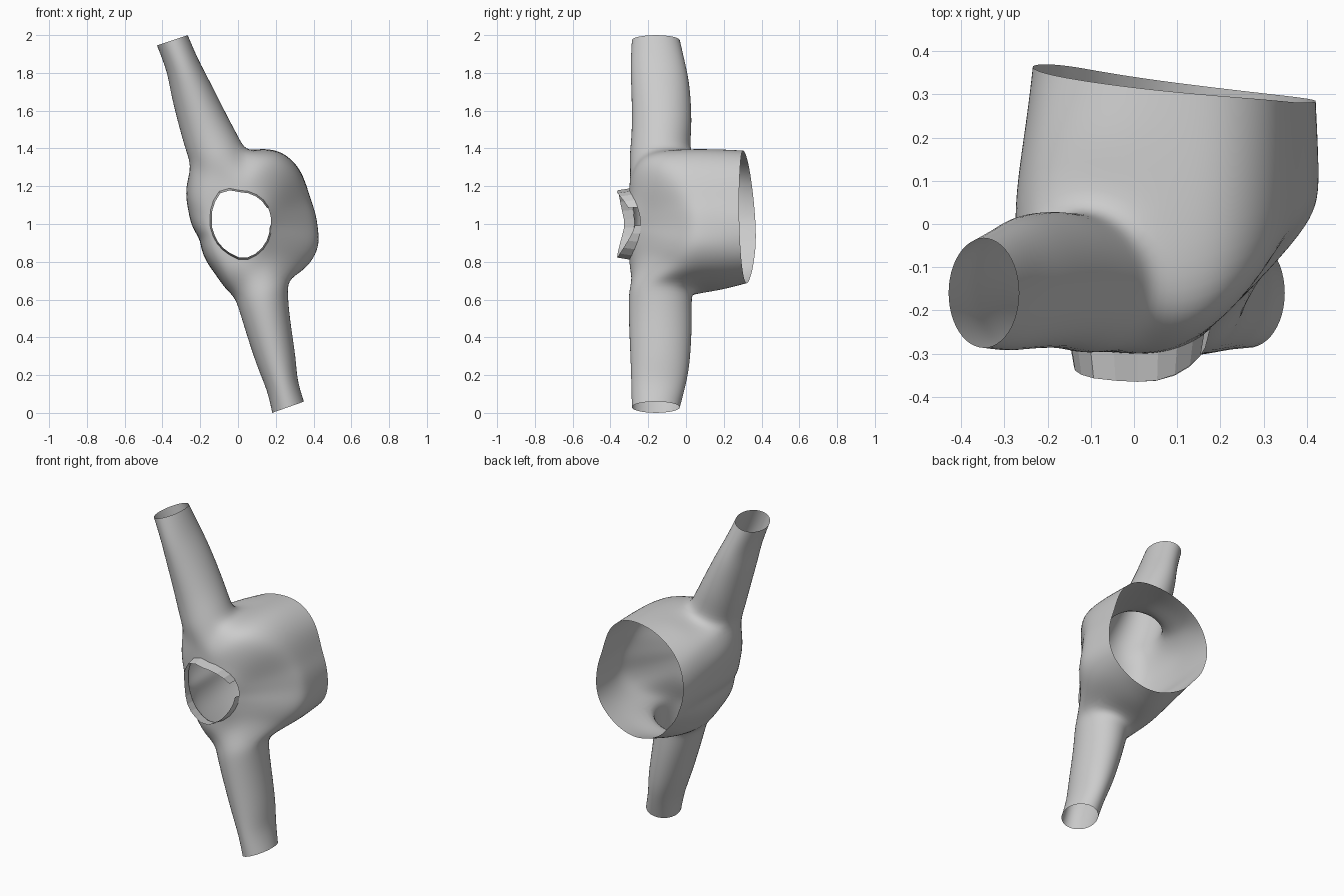
import bpy, bmesh
from math import cos, sin, pi, atan2, hypot, radians
from mathutils import Vector

if "Cube" in bpy.data.objects:
    bpy.data.objects.remove(bpy.data.objects["Cube"])

CX, CZ, N = 0.02, 1.0, 32
ANG = [radians(360 * i / N - 3) for i in range(N)]

# Outlines in the front plane (x, z): neck hole, widest body, back opening
HOLE = [(.17, 1.0), (.14, 1.11), (0, 1.17), (-.08, 1.18), (-.13, 1.1), (-.14, 1.03),
        (-.12, .93), (-.05, .85), (.03, .815), (.16, .93)]
WIDE = [(.42, .96), (.37, 1.15), (.31, 1.31), (.23, 1.385), (.15, 1.395), (.04, 1.39),
        (-.25, 1.31), (-.275, 1.2), (-.262, 1.07), (-.2, .92), (-.12, .74), (-.02, .61),
        (.265, .70), (.38, .79), (.43, .88)]
BACK = [(.42, .95), (.37, 1.15), (.31, 1.32), (.2, 1.385), (.08, 1.385), (-.05, 1.35),
        (-.18, 1.25), (-.232, 1.1), (-.21, .96), (-.13, .83), (0, .72), (.15, .685),
        (.29, .73), (.41, .85)]

# Sleeve sections: two silhouette points (x, z), then the y range
UPPER = [((.04, 1.39), (-.25, 1.31), -.30, .035), ((.005, 1.46), (-.275, 1.38), -.293, .02),
         ((-.05, 1.56), (-.31, 1.5), -.285, .033), ((-.15, 1.76), (-.36, 1.7), -.29, .022),
         ((-.21, 1.87), (-.373, 1.8), -.295, .0), ((-.265, 2.0), (-.43, 1.945), -.287, -.032)]
LOWER = [((-.02, .61), (.265, .70), -.30, .035), ((.0, .56), (.265, .63), -.305, .03),
         ((.03, .46), (.275, .5), -.303, .033), ((.1, .24), (.31, .28), -.293, .022),
         ((.155, .12), (.312, .18), -.29, .0), ((.18, .0), (.35, .06), -.287, -.032)]


def radius(outline, a):
    """Radius of an outline in direction a, interpolated round the loop."""
    pts = sorted((atan2(z - CZ, x - CX) % (2 * pi), hypot(x - CX, z - CZ)) for x, z in outline)
    pts = [(pts[-1][0] - 2 * pi, pts[-1][1])] + pts + [(pts[0][0] + 2 * pi, pts[0][1])]
    a %= 2 * pi
    for (a0, r0), (a1, r1) in zip(pts, pts[1:]):
        if a0 <= a <= a1:
            return r0 + (r1 - r0) * (a - a0) / (a1 - a0)


def polar(a, r, y):
    return Vector((CX + r * cos(a), y, CZ + r * sin(a)))


def section(sec, phi):
    """Point on an elliptical sleeve section."""
    (ax, az), (bx, bz), y0, y1 = sec
    c, s = 0.5 + 0.515 * cos(phi), 1.04 * sin(phi)
    return Vector((bx + (ax - bx) * c, (y0 + y1) / 2 + (y1 - y0) / 2 * s, bz + (az - bz) * c))


def sides(a):
    """How far a direction points to the right and to the left."""
    return max(0, cos(a)) ** 2, max(0, -cos(a)) ** 2


def finish(bm, name, smooth=True):
    bmesh.ops.recalc_face_normals(bm, faces=bm.faces)
    me = bpy.data.meshes.new(name)
    bm.to_mesh(me)
    bm.free()
    if smooth:
        me.shade_smooth()
    ob = bpy.data.objects.new(name, me)
    bpy.context.collection.objects.link(ob)
    return ob


# Body: rings from the neck hole round the sides to the back opening
bm = bmesh.new()
rings = [[] for _ in range(7)]
for a in ANG:
    h, s, o = radius(HOLE, a) * 1.03, radius(WIDE, a), radius(BACK, a)
    w, l = sides(a)
    mix = lambda t: h + (s - h) * t
    spots = [(h, -.30 + .06 * w + .025 * l), (mix(.4), -.298 + .165 * w + .04 * l),
             (mix(.82), -.255 + .24 * w + .06 * l), (mix(.98), -.14 + .18 * w + .05 * l),
             (s * 1.01, .04 + .05 * w), ((.6 * s + .4 * o) * 1.01, .18),
             (o * 1.005, .325 - .043 * cos(a) - .012 * sin(a))]
    for ring, (r, y) in zip(rings, spots):
        ring.append(bm.verts.new(polar(a, r, y)))
for r0, r1 in zip(rings, rings[1:]):
    for i in range(N):
        j = (i + 1) % N
        bm.faces.new((r0[i], r0[j], r1[j], r1[i]))

# Sleeves: open an armhole in the body and loft from its edge
front, mid, rear = rings[2:5]
for start, secs in ((8, UPPER), (24, LOWER)):
    span = range(start, start + 5)
    loop = [mid[start]] + [rear[i] for i in span] + [mid[start + 4]] + [front[i] for i in reversed(span)]
    bmesh.ops.delete(bm, geom=[mid[i] for i in span[1:-1]], context='VERTS')
    for k, v in enumerate(loop):
        v.co = section(secs[0], k * pi / 6)
    for sec in secs[1:]:
        new = [bm.verts.new(section(sec, k * pi / 6)) for k in range(12)]
        for k in range(12):
            m = (k + 1) % 12
            bm.faces.new((loop[k], loop[m], new[m], new[k]))
        loop = new
garment = finish(bm, "jacket_body")
sub = garment.modifiers.new("smooth", 'SUBSURF')
sub.levels = sub.render_levels = 2

# Collar: raised faceted strip round the neck hole, split on the right side
bm = bmesh.new()
prev = None
for k in range(22):
    a = radians(32 + 325 * k / 21)
    w, l = sides(a)
    r = radius(HOLE, a)
    y = -.298 + .06 * w + .025 * l
    lift = .03 + .037 * abs(sin(a)) + .02 * l
    pair = [bm.verts.new(polar(a, r * 1.05, y)), bm.verts.new(polar(a, r * .99, y - lift))]
    if prev:
        bm.faces.new((prev[0], pair[0], pair[1], prev[1]))
    prev = pair
finish(bm, "collar", smooth=False)
